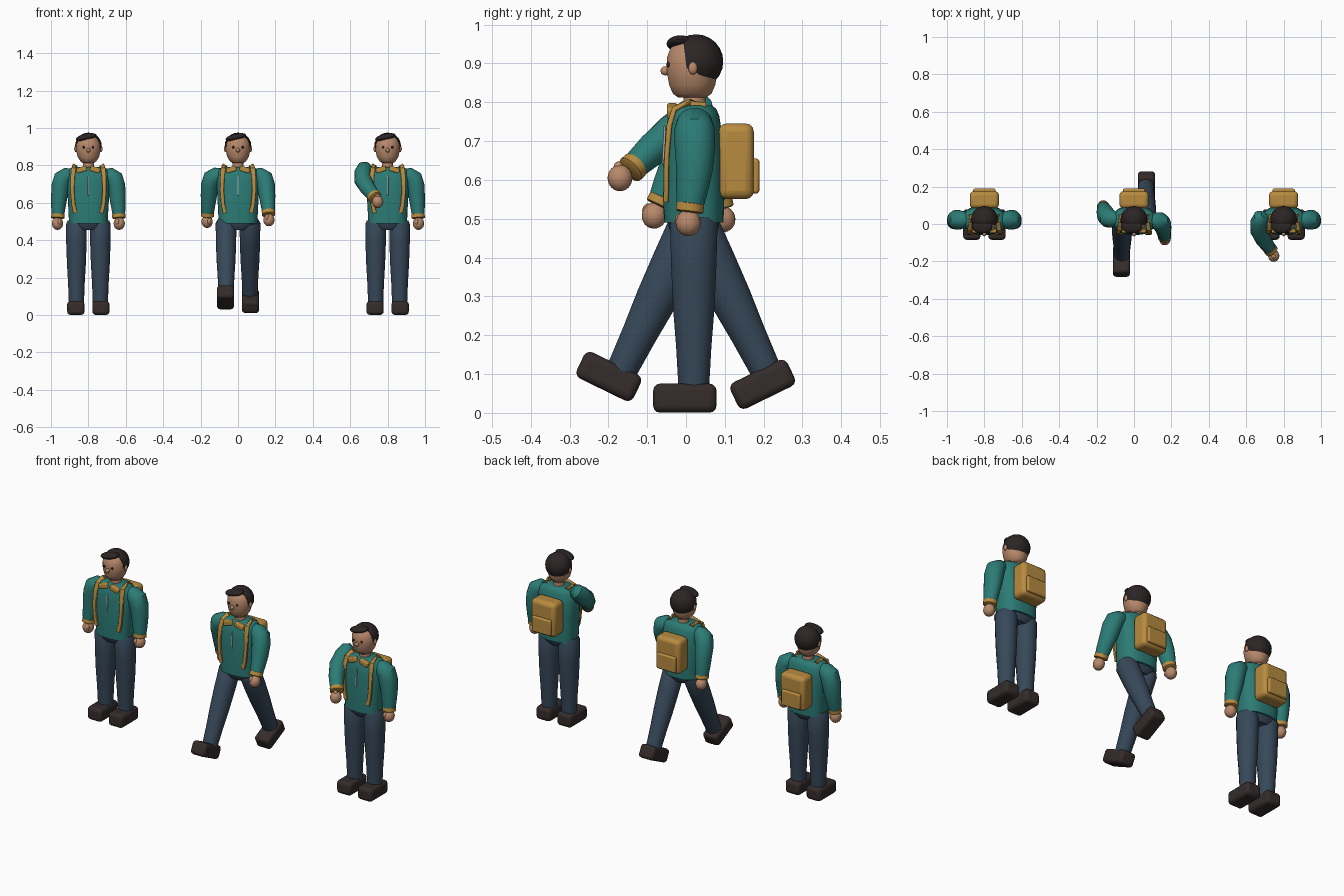
import bpy, bmesh
from math import sin, cos, pi, radians
from mathutils import Vector, Matrix

if "Cube" in bpy.data.objects:
    bpy.data.objects.remove(bpy.data.objects["Cube"])


def material(name, rgb):
    m = bpy.data.materials.new(name)
    m.diffuse_color = (*rgb, 1)
    m.use_nodes = True
    m.node_tree.nodes["Principled BSDF"].inputs["Base Color"].default_value = m.diffuse_color
    return m


TEAL = material("teal", (0.025, 0.2, 0.18))
GOLD = material("mustard", (0.48, 0.26, 0.05))
NAVY = material("navy", (0.038, 0.065, 0.1))
SHOE = material("shoe_brown", (0.035, 0.025, 0.024))
SKIN = material("skin", (0.48, 0.25, 0.145))
HAIR = material("hair_dark", (0.025, 0.018, 0.018))
ZIP = material("zip_grey", (0.4, 0.45, 0.45))


def finish(name, bm, mat, matrix, bevel=0):
    bmesh.ops.recalc_face_normals(bm, faces=bm.faces)
    bm.transform(matrix)
    me = bpy.data.meshes.new(name)
    bm.to_mesh(me)
    bm.free()
    me.materials.append(mat)
    ob = bpy.data.objects.new(name, me)
    bpy.context.collection.objects.link(ob)
    if bevel:
        b = ob.modifiers.new("bevel", 'BEVEL')
        b.width, b.segments = bevel, 3
    bpy.ops.object.select_all(action='DESELECT')
    ob.select_set(True)
    bpy.context.view_layer.objects.active = ob
    bpy.ops.object.shade_smooth_by_angle(angle=radians(40))
    return ob


def loft(name, rings, mat, matrix, n=20, power=2.0):
    """Rings are (x, y, z, half_width, half_depth) along a path."""
    bm = bmesh.new()
    pts = [Vector(r[:3]) for r in rings]
    loops = []
    for i, r in enumerate(rings):
        t = (pts[min(i + 1, len(pts) - 1)] - pts[max(i - 1, 0)]).normalized()
        v = Vector((0, 1, 0))
        v = (v - t * v.dot(t)).normalized()
        u = v.cross(t)
        loop = []
        for k in range(n):
            c, s = cos(2 * pi * (k + .5) / n), sin(2 * pi * (k + .5) / n)
            c = abs(c) ** (2 / power) * (1 if c > 0 else -1)
            s = abs(s) ** (2 / power) * (1 if s > 0 else -1)
            loop.append(bm.verts.new(pts[i] + u * c * r[3] + v * s * r[4]))
        loops.append(loop)
    for a, b in zip(loops, loops[1:]):
        for k in range(n):
            bm.faces.new((a[k], a[(k + 1) % n], b[(k + 1) % n], b[k]))
    bm.faces.new(loops[0])
    bm.faces.new(loops[-1])
    return finish(name, bm, mat, matrix)


def box(name, loc, size, mat, matrix, bevel=0.01, rot=Matrix()):
    bm = bmesh.new()
    bmesh.ops.create_cube(bm, size=1, matrix=Matrix.Translation(loc) @ rot @ Matrix.Diagonal((*size, 1)))
    return finish(name, bm, mat, matrix, bevel)


def ball(name, loc, radii, mat, matrix, rot=Matrix(), cuts=(), seg=24):
    bm = bmesh.new()
    bmesh.ops.create_uvsphere(bm, u_segments=seg, v_segments=seg // 2, radius=1,
                              matrix=Matrix.Translation(loc) @ rot @ Matrix.Diagonal((*radii, 1)))
    for co, no in cuts:
        g = bm.verts[:] + bm.edges[:] + bm.faces[:]
        res = bmesh.ops.bisect_plane(bm, geom=g, plane_co=co, plane_no=no, clear_inner=True)
        edges = [e for e in res["geom_cut"] if isinstance(e, bmesh.types.BMEdge)]
        bmesh.ops.edgeloop_fill(bm, edges=edges)
    return finish(name, bm, mat, matrix)


def swing(pivot, degrees, base):
    p = Matrix.Translation(pivot)
    return base @ p @ Matrix.Rotation(radians(degrees), 4, 'X') @ p.inverted()


def arm(label, path, hand, thumb, m):
    loft(label + "_sleeve", path, TEAL, m)
    a, b = Vector(path[-2][:3]), Vector(path[-1][:3])
    d = (b - a).normalized()
    r = path[-1][3]
    cuff = [(*(b + d * o), r + g, r + g)
            for o, g in ((-.014, -.002), (-.011, .003), (.009, .003), (.012, -.002))]
    loft(label + "_cuff", cuff, GOLD, m)
    ball(label + "_hand", hand, (.03, .032, .034), SKIN, m)
    ball(label + "_thumb", Vector(hand) + Vector(thumb), (.012, .013, .017), SKIN, m, seg=12)


def leg(label, s, m):
    x = .064 * s
    loft(label + "_trouser", [(x, .02, .505, .048, .052), (x, .02, .485, .056, .062),
                              (x, .02, .38, .055, .059), (x, .02, .27, .051, .054),
                              (x, .02, .17, .045, .046), (x, .02, .065, .041, .04)], NAVY, m)
    box(label + "_shoe", (.067 * s, -.003, .038), (.092, .163, .075), SHOE, m, .018)


def person(x0, tag, leg_swing=0, arm_swing=0, raised=False):
    m = Matrix.Translation((x0, 0, 0))
    # jacket and pelvis
    loft(tag + "_jacket", [(0, .02, .49, .104, .077), (0, .02, .56, .107, .079),
                           (0, .02, .65, .112, .078), (0, .02, .72, .115, .073),
                           (0, .02, .765, .11, .066), (0, .02, .783, .098, .058),
                           (0, .02, .792, .08, .047)], TEAL, m, 32, 2.6)
    loft(tag + "_pelvis", [(0, .02, .455, .05, .05), (0, .02, .475, .085, .064),
                           (0, .02, .51, .1, .07)], NAVY, m, 24, 2.5)
    box(tag + "_zip", (0, -.057, .69), (.007, .006, .1), ZIP, m, .002, Matrix.Rotation(-.05, 4, 'X'))
    # head
    loft(tag + "_neck", [(0, .022, .77, .031, .031), (0, .022, .835, .028, .028)], SKIN, m)
    loft(tag + "_head", [(0, .016, z, w, d) for z, w, d in
                         ((.812, .03, .036), (.822, .043, .05), (.845, .058, .06), (.88, .066, .066),
                          (.915, .065, .066), (.94, .054, .056), (.958, .034, .036), (.965, .01, .01))],
         SKIN, m, 24)
    ball(tag + "_hair_cap", (0, .026, .905), (.071, .07, .07), HAIR, m,
         cuts=[((0, .0, .9), (0, 1, .12)), ((0, .05, .862), (0, .25, 1))])
    ball(tag + "_hair_quiff", (-.012, -.014, .951), (.056, .036, .018), HAIR, m,
         Matrix.Rotation(-.22, 4, 'Y'))
    ball(tag + "_nose", (0, -.053, .881), (.011, .013, .012), SKIN, m, seg=12)
    for s in (-1, 1):
        side = tag + ("_left" if s > 0 else "_right")
        ball(side + "_ear", (.067 * s, .018, .888), (.009, .012, .017), SKIN, m, seg=12)
        ball(side + "_eye", (.025 * s, -.046, .897), (.006, .005, .007), HAIR, m, seg=12)
        # collar flap and pack strap
        box(side + "_collar", (.036 * s, -.036, .778), (.056, .026, .028), GOLD, m, .006,
            Matrix.Rotation(.3 * s, 4, 'Y'))
        loft(side + "_strap", [(.07 * s, .05, .79, .013, .007), (.074 * s, .01, .797, .013, .007),
                               (.079 * s, -.03, .782, .013, .007), (.084 * s, -.043, .74, .012, .007),
                               (.086 * s, -.05, .66, .011, .007), (.08 * s, -.051, .59, .011, .007),
                               (.07 * s, -.052, .545, .011, .007)], GOLD, m, 12, 4)
        # legs and arms swing in opposite directions
        leg(side + "_leg", s, swing((0, .02, .49), leg_swing * s, m))
        if raised and s < 0:
            arm(side + "_arm", [(-.105, .05, .803, .02, .02), (-.12, .038, .787, .041, .041),
                                (-.131, .01, .76, .047, .047), (-.132, -.035, .722, .047, .047),
                                (-.108, -.085, .68, .042, .042), (-.07, -.137, .632, .034, .034)],
                (-.053, -.17, .605), (0, -.004, .026), m)
        else:
            arm(side + "_arm", [(.085 * s, .022, .755, .03, .03), (.112 * s, .022, .748, .042, .046),
                                (.137 * s, .022, .73, .05, .052), (.149 * s, .023, .69, .049, .053),
                                (.156 * s, .022, .63, .044, .048), (.161 * s, .015, .57, .038, .041),
                                (.163 * s, .01, .528, .033, .034)],
                (.165 * s, .006, .489), (-.01 * s, -.022, .008),
                swing((0, .02, .76), -arm_swing * s, m))
    # backpack
    box(tag + "_backpack", (0, .129, .648), (.156, .092, .195), GOLD, m, .022)
    box(tag + "_backpack_pocket", (0, .177, .61), (.12, .024, .09), GOLD, m, .008)


person(-.8, "standing")
person(0, "walking", leg_swing=26, arm_swing=19)
person(.8, "reaching", raised=True)
